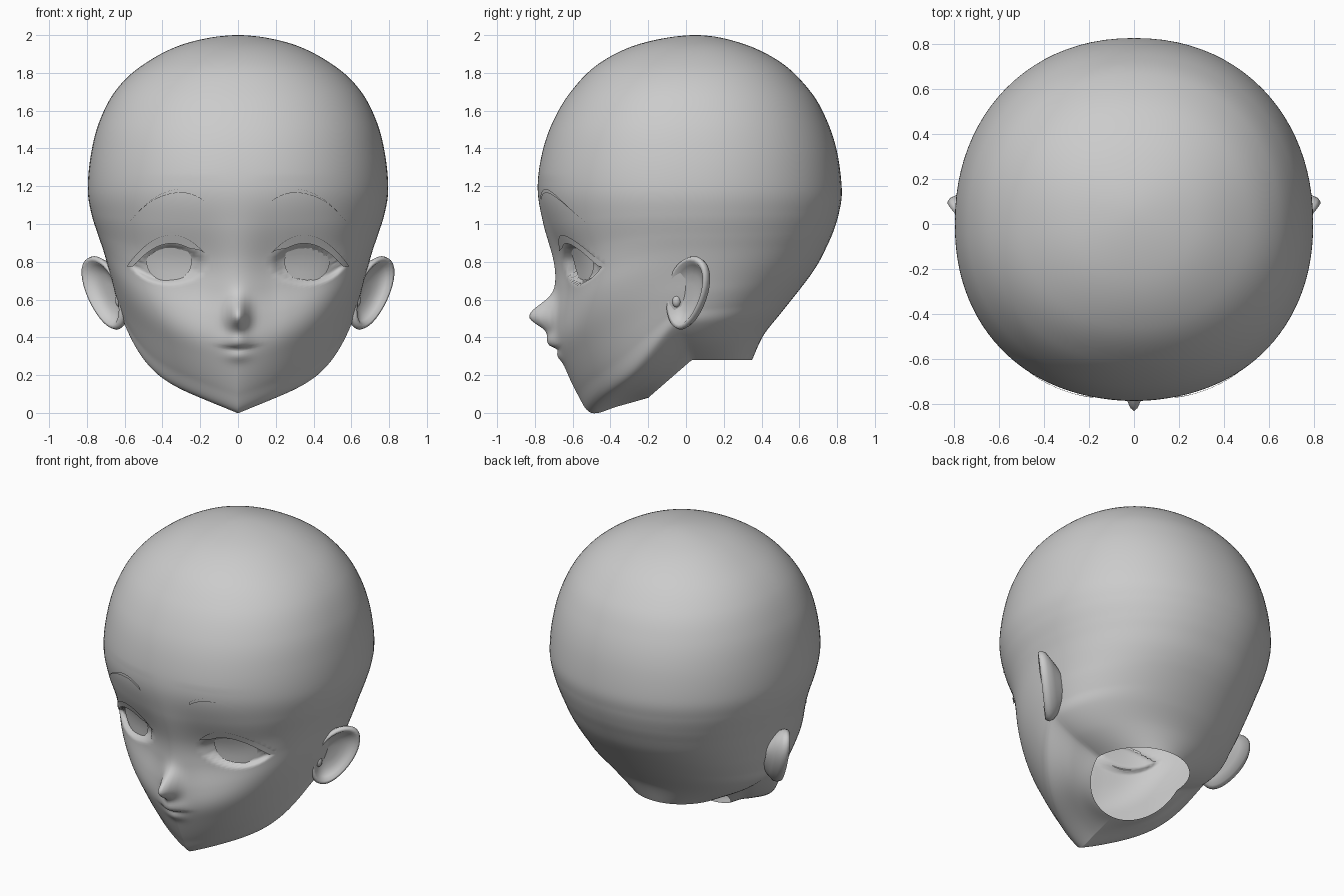
import bpy, bmesh, math
from mathutils import Vector
from mathutils.bvhtree import BVHTree

if "Cube" in bpy.data.objects:
    bpy.data.objects.remove(bpy.data.objects["Cube"])

grey = bpy.data.materials.new("grey")
grey.diffuse_color = (0.6, 0.6, 0.6, 1)
grey.use_nodes = True
grey.node_tree.nodes["Principled BSDF"].inputs["Base Color"].default_value = grey.diffuse_color


def finish(name, bm, recalc=True):
    if recalc:
        bmesh.ops.recalc_face_normals(bm, faces=bm.faces)
    me = bpy.data.meshes.new(name)
    bm.to_mesh(me)
    bm.free()
    me.materials.append(grey)
    me.shade_smooth()
    ob = bpy.data.objects.new(name, me)
    bpy.context.collection.objects.link(ob)
    return ob


def loft(bm, rings):
    """Skin a list of closed rings that share one point count."""
    vs = [[bm.verts.new(p) for p in r] for r in rings]
    n = len(vs[0])
    for a, b in zip(vs, vs[1:]):
        for i in range(n):
            j = (i + 1) % n
            bm.faces.new((a[i], a[j], b[j], b[i]))
    bmesh.ops.remove_doubles(bm, verts=bm.verts, dist=0.0003)


def catmull(pts, t):
    k = min(int(t), len(pts) - 2)
    u = t - k
    a, b = pts[max(k - 1, 0)], pts[k]
    c, d = pts[k + 1], pts[min(k + 2, len(pts) - 1)]
    return [0.5 * (2 * q + (r - p) * u + (2 * p - 5 * q + 4 * r - s) * u * u
            + (3 * q - p - 3 * r + s) * u ** 3) for p, q, r, s in zip(a, b, c, d)]


def smooth(v):
    v = min(max(v, 0), 1)
    return v * v * (3 - 2 * v)


def bell(v, w):
    return math.exp(-(v / w) ** 2)


# Head rings from the neck opening, round the chin, up to the crown:
# front y, z / side x, y, z / back y, z
RINGS = [
    (-.20, .08, .31, .03, .28, .35, .28),
    (-.36, .035, .48, .01, .37, .41, .41),
    (-.50, .00, .595, -.02, .47, .50, .525),
    (-.575, .10, .625, -.01, .55, .56, .60),
    (-.645, .25, .65, 0, .63, .615, .67),
    (-.685, .37, .668, 0, .70, .66, .73),
    (-.695, .50, .69, 0, .78, .705, .80),
    (-.69, .65, .713, 0, .86, .745, .88),
    (-.70, .80, .74, 0, .94, .78, .96),
    (-.755, 1.0, .775, 0, 1.05, .81, 1.06),
    (-.785, 1.18, .795, 0, 1.18, .825, 1.18),
    (-.765, 1.36, .78, 0, 1.36, .80, 1.38),
    (-.71, 1.53, .735, 0, 1.54, .745, 1.55),
    (-.61, 1.70, .645, .01, 1.71, .66, 1.70),
    (-.46, 1.85, .50, .03, 1.845, .51, 1.85),
    (-.24, 1.955, .28, .04, 1.955, .30, 1.955),
    (.05, 2.0, 0, .05, 2.0, .05, 2.0),
    (.30, 1.955, -.28, .04, 1.955, -.24, 1.955),  # past the pole, for tangents
]
HALF, STEPS = 56, 10


def lid(x):   # upper eye line
    return .942 - 3.2 * (x - .35) ** 2 if x < .35 else .942 - 2.9 * (x - .35) ** 2


def brow(x):
    return 1.185 - 3.0 * (x - .30) ** 2 if x < .30 else 1.185 - 2.3 * (x - .30) ** 2


def oval(x, cx, r, h):
    return h * math.sqrt(max(1 - ((x - cx) / r) ** 2, 0))


def sculpt(x, y, z, hollow):
    """Nose ridge, lips and eye hollows on the face."""
    if y > -.25 or z > 1.25:
        return y
    ax = abs(x)
    # central ridge: the face falls back a little on each side
    y += .045 * smooth(ax / .22) * smooth((.62 - ax) / .35) * bell(z - .72, .28)
    y -= .135 * bell(x, .05) * bell(z - .51, .09 if z > .51 else .07)
    line = .335 + .8 * x * x
    y -= .045 * bell(x, .07) * bell(z - .375, .05) * smooth((z - line) / .02)
    y -= .015 * bell(x, .06) * bell(z - .30, .03)
    m = min(z - .79 + oval(ax, .3725, .18, .11), lid(ax) - .045 - z, ax - .19, .555 - ax)
    return y + hollow * smooth(m / .03)


def head_ring(t, hollow):
    yf, zf, w, ys, zs, yb, zb = catmull(RINGS, t)
    w = max(w, 0)
    # section roundness: rounded at the neck, pointed at the chin, full above
    pf = 1.55 + (.45 * smooth(1 - t) if t < 2 else .6 * smooth((t - 2) / 4))
    pb = 2.0 + .13 * smooth((t - 2) / 5)
    point = 1 - smooth((t - 2) / 5)
    half = []
    for i in range(HALF + 1):
        th = math.pi * (i / HALF) ** 1.3
        s, c = max(math.sin(th), 0), math.cos(th)
        if i == HALF:
            s, c = 0, -1
        p = pf if c > 0 else pb
        k, d = s ** (2 / p), abs(c) ** (2 / p)
        if c > 0:
            vee = .52 * k + .48 * k ** 6
            f = vee * point + k * k * (1 - point)
            f += (1 - d - f) * smooth(1 - t)
            y, z = ys + (yf - ys) * d, zf + (zs - zf) * f
        else:
            y, z = ys + (yb - ys) * d, zs + (zb - zs) * abs(c) ** 1.7
        half.append((w * k, sculpt(w * k, y, z, hollow) if t > 2 else y, z))
    return half + [(-x, y, z) for x, y, z in half[-2:0:-1]]


def head_mesh(hollow):
    bm = bmesh.new()
    loft(bm, [head_ring(k / STEPS, hollow) for k in range((len(RINGS) - 2) * STEPS + 1)])
    return bm


finish("head", head_mesh(.04))
plain = head_mesh(0)          # head without eye hollows, only to project onto
tree = BVHTree.FromBMesh(plain)
plain.free()


# Thin plates that follow the face: brows, lashes and irises
def plate(name, xs, low, high, lift, side, cols=28, rows=4):
    bm = bmesh.new()
    grid = []
    for i in range(cols + 1):
        x = xs[0] + (xs[1] - xs[0]) * i / cols
        col = []
        for j in range(rows + 1):
            z = low(x) + (high(x) - low(x)) * j / rows
            hit = tree.ray_cast(Vector((side * x, -2, z)), Vector((0, 1, 0)))[0]
            col.append(bm.verts.new((side * x, hit.y - lift, z)))
        grid.append(col)
    for a, b in zip(grid, grid[1:]):
        for j in range(rows):
            q = (a[j], b[j], b[j + 1], a[j + 1])
            bm.faces.new(q if side > 0 else q[::-1])
    finish(name, bm, recalc=False)


# Ears: a rimmed bowl skinned from tilted egg-shaped rings
def ear(name, side):
    c = Vector((.71, .0, .635))
    u, v = Vector((.09, .1, 0)), Vector((.06, .035, .195))
    n = Vector((.76, -.65, 0))
    rings = []
    for sc, off, shift in ((.5, -.11, -.25), (.75, -.07, -.1), (.95, -.035, 0), (1, -.01, 0),
                           (.96, .012, 0), (.86, .012, 0), (.76, -.015, 0),
                           (.5, -.035, -.05), (.25, -.04, -.1), (0, -.04, -.1)):
        ring = []
        for i in range(32):
            a = 2 * math.pi * i / 32
            egg = 1 + .14 * math.sin(a)
            p = c + u * (sc * math.cos(a) * egg + shift) + v * sc * math.sin(a) + n * off
            ring.append((side * p.x, p.y, p.z))
        rings.append(ring)
    bm = bmesh.new()
    loft(bm, rings)
    # small flap in front of the ear hole
    flap = bmesh.ops.create_uvsphere(bm, u_segments=12, v_segments=8, radius=.025)["verts"]
    q = c - u * .6 - v * .2 - n * .025
    for w in flap:
        w.co = Vector((side * q.x, q.y, q.z)) + Vector((w.co.x, w.co.y, w.co.z * 1.5))
    finish(name, bm)


for side, tag in ((1, "right"), (-1, "left")):
    ear("ear_" + tag, side)
    plate("eyebrow_" + tag, (.18, .585), lambda x: brow(x) - .02 * smooth((.6 - x) / .3),
          brow, .008, side)
    plate("upper_lash_" + tag, (.175, .585),
          lambda x: lid(x) - .045 * smooth((x - .17) / .1) * smooth((.6 - x) / .05),
          lid, .009, side)
    plate("iris_" + tag, (.245, .485), lambda x: .80 - oval(x, .365, .1205, .105),
          lambda x: min(lid(x) - .05, .79 + oval(x, .365, .1205, .15)), -.031, side)
